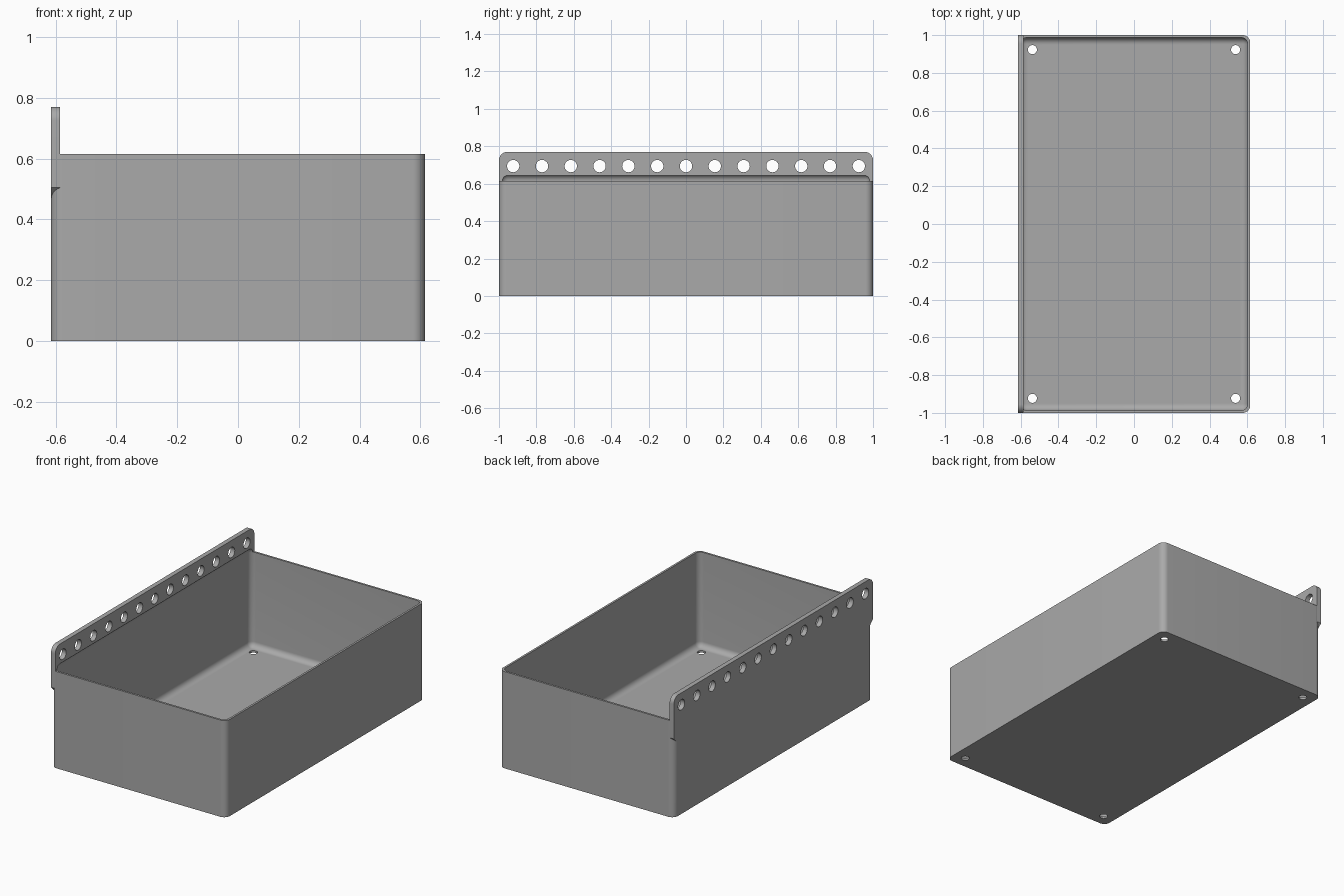
import bpy, bmesh
from math import cos, sin, pi
from mathutils import Matrix, Vector

cube = bpy.data.objects.get("Cube")
if cube:
    bpy.data.objects.remove(cube)

X, Y, H = 0.615, 1.0, 0.615      # half width, half length, box height
WALL, R = 0.013, 0.04            # wall thickness, corner radius
PLATE_T, PLATE_TOP = 0.03, 0.77

grey = bpy.data.materials.new("plain grey")
grey.use_nodes = True
colour = (0.4, 0.4, 0.4, 1)
grey.diffuse_color = colour
grey.node_tree.nodes["Principled BSDF"].inputs["Base Color"].default_value = colour


def finish(name, bm):
    bmesh.ops.recalc_face_normals(bm, faces=bm.faces)
    mesh = bpy.data.meshes.new(name)
    bm.to_mesh(mesh)
    bm.free()
    mesh.materials.append(grey)
    obj = bpy.data.objects.new(name, mesh)
    bpy.context.collection.objects.link(obj)
    return obj


def extrude(name, points, direction):
    bm = bmesh.new()
    face = bm.faces.new([bm.verts.new(p) for p in points])
    new = bmesh.ops.extrude_face_region(bm, geom=[face])["geom"]
    moved = [v for v in new if isinstance(v, bmesh.types.BMVert)]
    bmesh.ops.translate(bm, vec=Vector(direction), verts=moved)
    return finish(name, bm)


def arc(cx, cy, r, start, steps=10):
    return [(cx + r * cos(start + i * pi / 2 / steps),
             cy + r * sin(start + i * pi / 2 / steps)) for i in range(steps + 1)]


def combine(target, tool, operation):
    mod = target.modifiers.new(operation, 'BOOLEAN')
    mod.operation, mod.solver, mod.object = operation, 'EXACT', tool
    bpy.context.view_layer.objects.active = target
    bpy.ops.object.modifier_apply(modifier=mod.name)
    bpy.data.objects.remove(tool)


# Outer body with rounded upright corners
outline = []
for i, (sx, sy) in enumerate([(1, 1), (-1, 1), (-1, -1), (1, -1)]):
    outline += arc(sx * (X - R), sy * (Y - R), R, i * pi / 2)
tray = extrude("hanging_tray", [(x, y, 0) for x, y in outline], (0, 0, H))

# Hanging plate: rounded top corners, sloped lower ends
low, end = 0.465, 0.505
profile = arc(Y - 0.045, PLATE_TOP - 0.045, 0.045, 0)
profile += arc(0.045 - Y, PLATE_TOP - 0.045, 0.045, pi / 2)
profile += [(-Y, end), (-Y + end - low, low), (Y - end + low, low), (Y, end)]
plate = extrude("hanging_plate", [(-X, y, z) for y, z in profile], (PLATE_T, 0, 0))
combine(tray, plate, 'UNION')

# Cavity with all edges rounded, reaching up into the plate
bm = bmesh.new()
floor, ceiling = WALL, H + 0.035
size = (2 * (X - WALL), 2 * (Y - WALL), ceiling - floor)
bmesh.ops.create_cube(bm, size=1, matrix=Matrix.Translation(
    (0, 0, (floor + ceiling) / 2)) @ Matrix.Diagonal((*size, 1)))
bmesh.ops.bevel(bm, geom=bm.edges[:], offset=0.035, segments=8,
                profile=0.5, affect='EDGES')
combine(tray, finish("cavity_cutter", bm), 'DIFFERENCE')

# Row of hanging holes and four drain holes
bm = bmesh.new()


def drill(radius, depth, matrix):
    bmesh.ops.create_cone(bm, cap_ends=True, segments=32, radius1=radius,
                          radius2=radius, depth=depth, matrix=matrix)


for i in range(-6, 7):
    drill(0.033, 0.1, Matrix.Translation((-X + PLATE_T / 2, i * 0.154, 0.694))
          @ Matrix.Rotation(pi / 2, 4, 'Y'))
for sx in (-1, 1):
    for sy in (-1, 1):
        drill(0.024, 0.1, Matrix.Translation((sx * 0.538, sy * 0.923, 0)))
combine(tray, finish("hole_cutter", bm), 'DIFFERENCE')

# Smooth the rounded corners, keep hard edges
bpy.ops.object.select_all(action='DESELECT')
tray.select_set(True)
bpy.context.view_layer.objects.active = tray
bpy.ops.object.shade_smooth_by_angle(angle=pi / 6)
